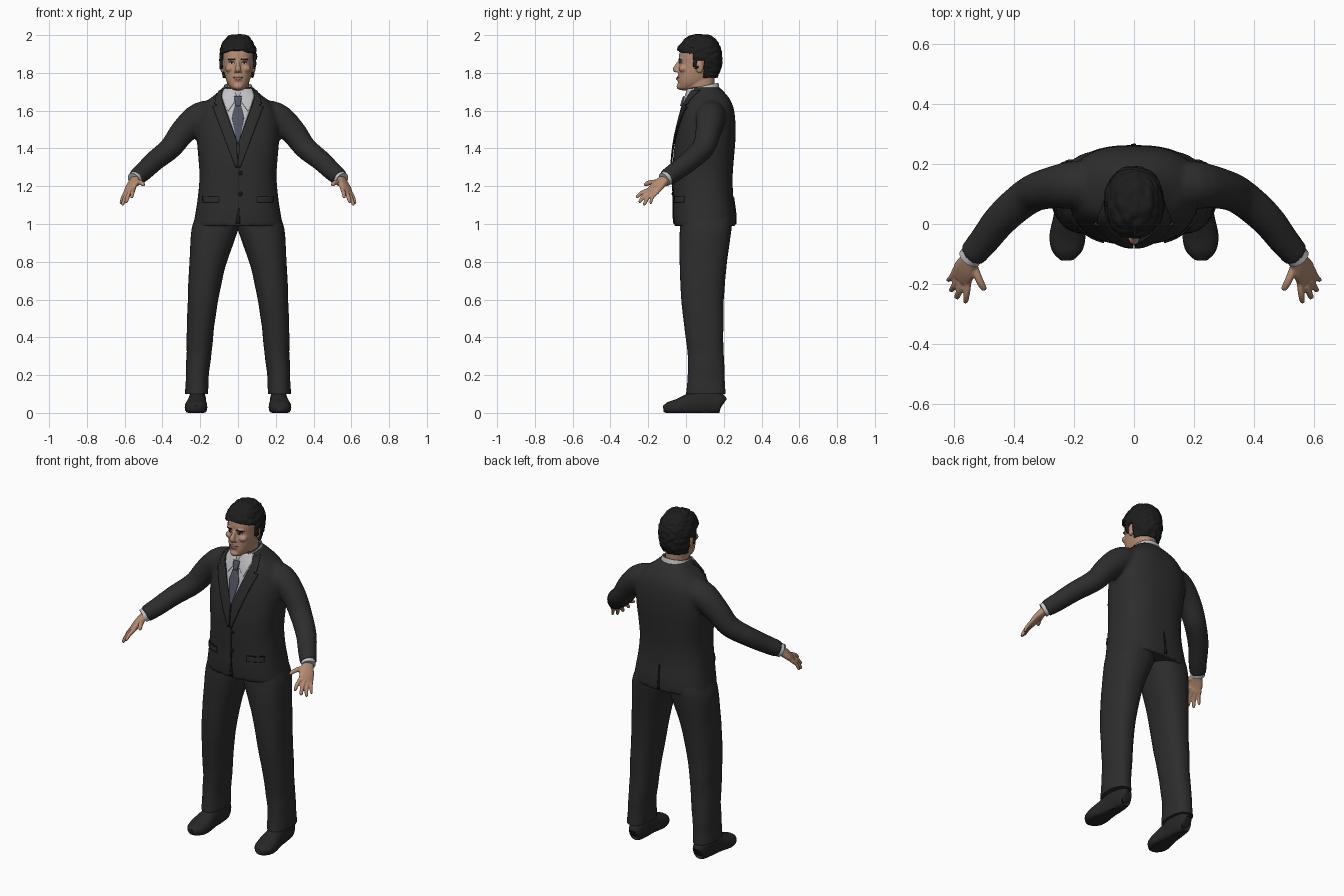
import bpy, bmesh, math
from mathutils import Vector, noise
from mathutils.bvhtree import BVHTree

if "Cube" in bpy.data.objects:
    bpy.data.objects.remove(bpy.data.objects["Cube"])


def material(name, r, g, b):
    m = bpy.data.materials.new(name)
    m.use_nodes = True
    m.diffuse_color = (r, g, b, 1)
    node = m.node_tree.nodes["Principled BSDF"]
    node.inputs["Base Color"].default_value = (r, g, b, 1)
    node.inputs["Roughness"].default_value = 0.8
    return m


SUIT = material("charcoal suit", .026, .026, .027)
SEAM = material("dark seam", .009, .009, .009)
SKIN = material("skin", .46, .26, .17)
HAIR = material("black hair", .013, .012, .012)
SHIRT = material("white shirt", .55, .55, .57)
TIE = material("blue grey tie", .085, .09, .13)
LIPS = material("lips", .30, .13, .10)
SHOE = material("black leather", .02, .02, .02)


def smooth_rows(rows, steps):
    """Catmull-Rom interpolation of rows of numbers."""
    out = []
    for i in range(len(rows) - 1):
        a, b, c, d = (rows[min(max(j, 0), len(rows) - 1)] for j in range(i - 1, i + 3))
        for k in range(steps):
            t = k / steps
            out.append([q + .5 * t * (r - p + t * (2 * p - 5 * q + 4 * r - s + t * (3 * (q - r) + s - p)))
                        for p, q, r, s in zip(a, b, c, d)])
    return out + [list(rows[-1])]


def skin_rings(bm, rings, caps=True):
    loops = [[bm.verts.new(p) for p in ring] for ring in rings]
    for a, b in zip(loops, loops[1:]):
        for i in range(len(a)):
            j = (i + 1) % len(a)
            bm.faces.new((a[i], a[j], b[j], b[i]))
    if caps:
        bm.faces.new(loops[0][::-1])
        bm.faces.new(loops[-1])


def oval(n, power):
    for i in range(n):
        t = math.tau * i / n
        c, s = math.cos(t), math.sin(t)
        yield (math.copysign(abs(c) ** (2 / power), c), math.copysign(abs(s) ** (2 / power), s))


def loft(bm, rows, n=40, power=2.3, steps=5, caps=True):
    """Level rings given as z, x_min, x_max, y_front, y_back."""
    skin_rings(bm, [[((x0 + x1) / 2 + (x1 - x0) / 2 * c, (y0 + y1) / 2 + (y1 - y0) / 2 * s, z)
                     for c, s in oval(n, power)]
                    for z, x0, x1, y0, y1 in smooth_rows(rows, steps)], caps)


def sym(rows):
    return [(z, -w, w, f, b) for z, w, f, b in rows]


def tube(bm, rows, side=(0, 0, 1), s=1, n=20, power=2, steps=4):
    """Rings across a path given as x, y, z, side_radius, other_radius."""
    rows = smooth_rows([(s * r[0], *r[1:]) for r in rows], steps)
    pts = [Vector(r[:3]) for r in rows]
    side = Vector((s * side[0], side[1], side[2]))
    rings = []
    for i, r in enumerate(rows):
        d = (pts[min(i + 1, len(pts) - 1)] - pts[max(i - 1, 0)]).normalized()
        u = (side - d * side.dot(d)).normalized()
        v = d.cross(u)
        rings.append([pts[i] + u * (r[3] * c) + v * (r[4] * k) for c, k in oval(n, power)])
    skin_rings(bm, rings)


def ball(bm, centre, size):
    vs = bmesh.ops.create_uvsphere(bm, u_segments=20, v_segments=12, radius=1)["verts"]
    for v in vs:
        v.co = Vector([c + k * q for c, k, q in zip(centre, size, v.co)])


def finish(name, bm, mat, voxel=0, mirror=False, solid=0, smoothing=4):
    bmesh.ops.recalc_face_normals(bm, faces=bm.faces[:])
    me = bpy.data.meshes.new(name)
    bm.to_mesh(me)
    bm.free()
    me.materials.append(mat)
    ob = bpy.data.objects.new(name, me)
    bpy.context.scene.collection.objects.link(ob)
    bpy.context.view_layer.objects.active = ob
    for o in bpy.context.selected_objects:
        o.select_set(False)
    ob.select_set(True)
    bpy.ops.object.shade_smooth_by_angle(angle=math.radians(50))
    if mirror:
        ob.modifiers.new("mirror", 'MIRROR')
    if solid:
        mod = ob.modifiers.new("thickness", 'SOLIDIFY')
        mod.thickness, mod.offset = solid, 0
    if voxel:
        mod = ob.modifiers.new("blend", 'REMESH')
        mod.mode, mod.voxel_size, mod.use_smooth_shade = 'VOXEL', voxel, True
        mod = ob.modifiers.new("soften", 'SMOOTH')
        mod.factor, mod.iterations = .5, smoothing
    return ob


def surface(ob):
    return BVHTree.FromObject(ob, bpy.context.evaluated_depsgraph_get())


def plate(name, tree, rows, mat, lift, mirror=False, back=False, steps=8, cols=8, thick=.005):
    """Thin plate laid on a surface; rows are z, x_start, x_end."""
    bm = bmesh.new()
    grid, sign = [], 1 if back else -1
    for a, b in zip(rows, rows[1:]):
        for k in range(steps + (b is rows[-1])):
            z, x0, x1 = (p + (q - p) * k / steps for p, q in zip(a, b))
            line = []
            for i in range(cols + 1):
                x = x0 + (x1 - x0) * i / cols
                hit = tree.ray_cast(Vector((x, sign * 2, z)), Vector((0, -sign, 0)))[0]
                line.append(bm.verts.new((x, hit.y + sign * lift, z)) if hit else None)
            grid.append(line)
    for a, b in zip(grid, grid[1:]):
        for i in range(cols):
            quad = (a[i], a[i + 1], b[i + 1], b[i])
            if all(quad):
                bm.faces.new(quad)
    return finish(name, bm, mat, mirror=mirror, solid=thick)


# Jacket: body and both sleeves blended together
bm = bmesh.new()
loft(bm, sym([(.99, .238, -.062, .264), (1.06, .225, -.068, .262), (1.15, .212, -.068, .25),
              (1.25, .204, -.07, .247), (1.35, .21, -.068, .254), (1.45, .218, -.055, .262),
              (1.53, .218, -.038, .262), (1.6, .2, -.02, .255), (1.65, .165, -.006, .238),
              (1.69, .115, .008, .21), (1.725, .08, .02, .175)]), power=2.5)
for s in (1, -1):
    tube(bm, [(.09, .13, 1.575, .08, .08), (.2, .13, 1.565, .08, .08), (.29, .118, 1.49, .069, .068),
              (.355, .092, 1.405, .06, .062), (.44, .02, 1.335, .054, .057),
              (.5, -.055, 1.278, .05, .051), (.542, -.105, 1.243, .046, .046)], s=s)
jacket = finish("jacket", bm, SUIT, voxel=.01)
chest = surface(jacket)

# Shirt front, tie, lapels and jacket details
plate("shirt_front", chest, [(1.715, -.075, .075), (1.67, -.085, .085), (1.6, -.062, .062),
                             (1.44, -.004, .004)], SHIRT, .002)
plate("collar_flap", chest, [(1.715, .02, .075), (1.68, .008, .085), (1.64, .022, .072),
                             (1.6, .05, .055)], SHIRT, .008, mirror=True)
plate("tie_knot", chest, [(1.675, -.02, .02), (1.625, -.013, .013)], TIE, .014, thick=.009)
plate("tie", chest, [(1.64, -.013, .013), (1.56, -.032, .032), (1.43, -.006, .006)], TIE, .009)
plate("lapel", chest, [(1.705, .078, .098), (1.67, .087, .118), (1.635, .078, .122), (1.628, .075, .108),
                       (1.62, .072, .132), (1.44, .006, .065), (1.3, .002, .012)],
      SUIT, .008, mirror=True, thick=.009)
plate("lapel_edge", chest, [(1.62, .131, .134), (1.44, .064, .067), (1.3, .011, .014)],
      SEAM, .009, mirror=True, cols=2)
plate("front_opening", chest, [(1.3, .002, .006), (1.09, .002, .006), (1.0, -.012, .012)], SEAM, .002, cols=2)
plate("pocket_flap", chest, [(1.145, .1, .185), (1.115, .1, .185)], SUIT, .004, mirror=True)
plate("pocket_seam", chest, [(1.149, .1, .185), (1.145, .1, .185)], SEAM, .004, mirror=True)
plate("back_vent", chest, [(1.14, -.002, .002), (1.0, -.01, .006)], SEAM, .002, back=True, cols=2)
for z in (1.27, 1.16):
    bm = bmesh.new()
    ball(bm, (.012, chest.ray_cast(Vector((.012, -2, z)), Vector((0, 1, 0)))[0].y - .003, z), (.011, .005, .011))
    finish("button", bm, SEAM)

# Shirt collar, leaning up towards the nape
bm = bmesh.new()
loft(bm, sym([(1.665, .088, -.002, .18), (1.7, .08, .0, .175), (1.732, .072, .004, .168)]), caps=False)
for v in bm.verts:
    v.co.z += .22 * (v.co.y - .1)
finish("shirt_collar", bm, SHIRT, solid=.006)

# Trousers
bm = bmesh.new()
loft(bm, [(1.1, -.01, .2, -.04, .235), (1.0, -.008, .238, -.032, .242), (.93, .012, .25, -.034, .235),
          (.78, .066, .258, -.033, .215), (.6, .104, .266, -.025, .2), (.45, .127, .27, -.008, .197),
          (.3, .142, .274, .01, .2), (.18, .156, .276, .008, .205), (.1, .16, .278, .0, .212)], power=2.3)
for v in bm.verts:
    v.co += v.co.normalized() * .006 * noise.noise(v.co * 11)
finish("trouser_leg", bm, SUIT, mirror=True)

# Shoes: body flattened underneath, with a sole plate
bm = bmesh.new()
tube(bm, [(.213, .195, .045, .022, .03), (.213, .18, .05, .038, .055), (.215, .1, .058, .046, .07),
          (.218, .03, .045, .05, .062), (.222, -.04, .03, .06, .045), (.224, -.09, .025, .05, .034),
          (.224, -.12, .022, .022, .016)], side=(1, 0, 0), power=2.3)
for v in bm.verts:
    v.co.z = max(v.co.z, 0)
finish("shoe", bm, SHOE, mirror=True)

# Hands and shirt cuffs
bm = bmesh.new()
across = (.6, .5, -.3)
tube(bm, [(.535, -.095, 1.247, .032, .026), (.55, -.125, 1.225, .034, .022), (.566, -.155, 1.198, .042, .018),
          (.578, -.185, 1.168, .036, .013)], side=across, power=2.4)
for root, tip, r in (((.552, -.175, 1.188), (.563, -.265, 1.14), .011),
                     ((.568, -.17, 1.178), (.593, -.25, 1.115), .0115),
                     ((.582, -.162, 1.172), (.612, -.225, 1.1), .011),
                     ((.594, -.148, 1.172), (.622, -.19, 1.108), .0095),
                     ((.54, -.13, 1.222), (.498, -.222, 1.208), .013)):
    a, b = Vector(root), Vector(tip)
    mid = a.lerp(b, .55) + Vector((0, -.006, .006))
    tube(bm, [(*a, r * 1.1, r * 1.1), (*mid, r, r), (*a.lerp(b, .93), r * .8, r * .8), (*b, r * .3, r * .3)], n=12)
finish("hand", bm, SKIN, voxel=.0045, mirror=True, smoothing=2)
bm = bmesh.new()
tube(bm, [(.53, -.09, 1.252, .04, .04), (.551, -.116, 1.234, .039, .039)])
finish("shirt_cuff", bm, SHIRT, mirror=True)

# Head, neck, nose and ears blended together
skull = sym([(1.708, .018, -.03, .03), (1.72, .038, -.04, .07), (1.745, .056, -.042, .11),
             (1.775, .067, -.042, .14), (1.81, .074, -.04, .162), (1.85, .078, -.036, .172),
             (1.89, .08, -.037, .173), (1.93, .076, -.026, .165), (1.96, .062, -.002, .148),
             (1.98, .042, .028, .12), (1.987, .012, .06, .085)])
bm = bmesh.new()
loft(bm, skull)
loft(bm, sym([(1.62, .065, .015, .165), (1.7, .06, .012, .152), (1.8, .06, .02, .152)]))
tube(bm, [(0, -.026, 1.872, .008, .01), (0, -.042, 1.845, .01, .012), (0, -.055, 1.82, .016, .015),
          (0, -.05, 1.806, .014, .01)], side=(1, 0, 0))
ball(bm, (0, -.036, 1.728), (.024, .014, .016))
ball(bm, (0, -.035, 1.768), (.024, .016, .014))
for s in (1, -1):
    ball(bm, (s * .083, .072, 1.832), (.011, .021, .034))
    ball(bm, (s * .03, -.026, 1.872), (.026, .014, .007))
    ball(bm, (s * .042, -.014, 1.822), (.026, .024, .02))
    ball(bm, (s * .013, -.045, 1.809), (.008, .01, .007))
head = finish("head", bm, SKIN, voxel=.0045)
face = surface(head)

# Painted face details
plate("eyebrow", face, [(1.876, .018, .05), (1.868, .012, .054)], HAIR, .001, mirror=True, thick=.002)
plate("eye_white", face, [(1.855, .022, .044), (1.846, .019, .046)], SHIRT, .001, mirror=True, thick=.001)
plate("eyelid", face, [(1.859, .023, .043), (1.854, .016, .049)], HAIR, .0015, mirror=True, thick=.001)
plate("iris", face, [(1.855, .028, .038), (1.846, .028, .038)], HAIR, .0016, mirror=True, thick=.001)
plate("lips", face, [(1.783, -.009, .009), (1.775, -.026, .026), (1.764, -.01, .01)], LIPS, .001, thick=.002)
plate("mouth_line", face, [(1.7755, -.025, .025), (1.7735, -.025, .025)], SEAM, .002, thick=.001)

# Hair: a swollen skull cap, trimmed to the hairline and ruffled
bm = bmesh.new()
loft(bm, skull, n=96, steps=12)
mid = Vector((0, .07, 1.86))


def bare(p):
    hairline = 1.915 - 3 * p.x ** 2
    if p.y > .092:
        return p.z < 1.785
    if p.y > .045:
        return p.z < (1.868 if p.y > .062 else 1.825)
    return p.z < hairline


bmesh.ops.delete(bm, geom=[f for f in bm.faces if bare(f.calc_center_median())], context='FACES')
for v in bm.verts:
    d = (v.co - mid).normalized()
    v.co += d * (.011 + .007 * noise.noise(Vector((v.co.x * 45, v.co.y * 30, v.co.z * 60))))
finish("hair", bm, HAIR, solid=.014)
